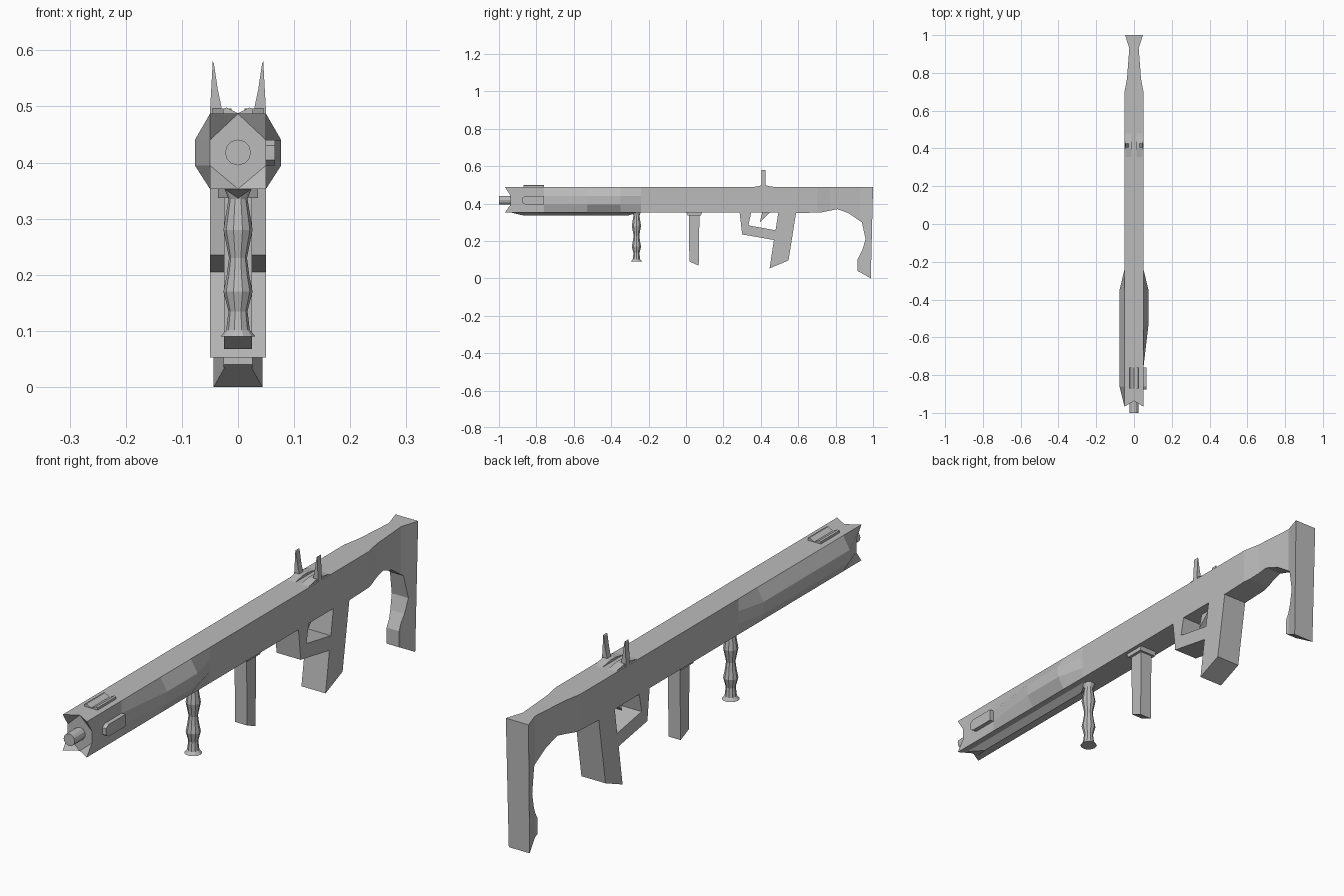
import bpy, bmesh, math

if "Cube" in bpy.data.objects:
    bpy.data.objects.remove(bpy.data.objects["Cube"])

grey = bpy.data.materials.new("metal grey")
grey.diffuse_color = (0.5, 0.5, 0.5, 1)
grey.use_nodes = True
grey.node_tree.nodes["Principled BSDF"].inputs["Base Color"].default_value = grey.diffuse_color


def finish(name, bm):
    bmesh.ops.recalc_face_normals(bm, faces=bm.faces)
    me = bpy.data.meshes.new(name)
    bm.to_mesh(me)
    bm.free()
    me.materials.append(grey)
    ob = bpy.data.objects.new(name, me)
    bpy.context.collection.objects.link(ob)
    return ob


def prism(name, pts, x0, x1, cuts=(), width=None):
    """Side outline of (y, z) points extruded over x, optionally reshaped by width(y)."""
    bm = bmesh.new()
    f = bm.faces.new([bm.verts.new((x0, y, z)) for y, z in pts])
    new = bmesh.ops.extrude_face_region(bm, geom=[f])["geom"]
    for v in new:
        if isinstance(v, bmesh.types.BMVert):
            v.co.x = x1
    for c in cuts:
        bmesh.ops.bisect_plane(bm, geom=bm.verts[:] + bm.edges[:] + bm.faces[:],
                               plane_co=(0, c, 0), plane_no=(0, 1, 0), dist=1e-5)
    if width:
        for v in bm.verts:
            v.co.x = math.copysign(width(v.co.y), v.co.x)
    return finish(name, bm)


def lathe(name, rings, sides, place):
    """Rings of (distance, radius) placed by place(a, b, distance)."""
    bm = bmesh.new()
    loops = [[bm.verts.new(place(r * math.cos(2 * math.pi * i / sides),
                                 r * math.sin(2 * math.pi * i / sides), d))
              for i in range(sides)] for d, r in rings]
    for a, b in zip(loops, loops[1:]):
        for i in range(sides):
            j = (i + 1) % sides
            bm.faces.new((a[i], a[j], b[j], b[i]))
    bm.faces.new(loops[0])
    bm.faces.new(loops[-1])
    return finish(name, bm)


def front_prism(name, pts, y0, y1):
    """Front outline of (x, z) points extruded over y."""
    bm = bmesh.new()
    a, b = ([bm.verts.new((x, y, z)) for x, z in pts] for y in (y0, y1))
    n = len(pts)
    for i in range(n):
        j = (i + 1) % n
        bm.faces.new((a[i], a[j], b[j], b[i]))
    bm.faces.new(a)
    bm.faces.new(b)
    return finish(name, bm)


TOP, HI, LO, BOT, W = 0.487, 0.44, 0.395, 0.353, 0.05


# Receiver and stock: one outline, pinched and flared towards the butt
def stock_width(y):
    keys = [(-1, W), (0.70, W), (0.77, 0.037), (0.93, 0.025), (1.0, 0.047)]
    for (a, wa), (b, wb) in zip(keys, keys[1:]):
        if y <= b + 1e-4:
            return wa + (wb - wa) * (y - a) / (b - a)
    return keys[-1][1]


prism("receiver_and_stock",
      [(-0.24, TOP), (1.0, TOP), (0.965, 0.40), (0.967, 0.2), (0.987, 0.0)][:2] +
      [(0.988, 0.0), (0.917, 0.04), (0.917, 0.10), (0.944, 0.155), (0.96, 0.21),
       (0.94, 0.30), (0.87, 0.348), (0.81, 0.37), (0.725, 0.353), (0.59, 0.348),
       (0.495, BOT), (-0.24, BOT)],
      -W, W, cuts=(0.59, 0.70, 0.77, 0.85, 0.93), width=stock_width)

# Trigger guard and rear grip as one looped outline
prism("trigger_guard_and_grip",
      [(0.286, 0.36), (0.30, 0.235), (0.47, 0.205), (0.447, 0.053), (0.548, 0.096),
       (0.59, 0.36), (0.495, 0.363), (0.479, 0.257), (0.334, 0.283), (0.35, 0.36)], -W, W)
prism("trigger", [(0.41, 0.36), (0.455, 0.36), (0.395, 0.30)], -0.012, 0.012)


# Forward shroud: lofted rings with swollen sides and a notched muzzle
def ring(bm, y, left, right, notch=0.0):
    return [bm.verts.new((x, y + d, z)) for x, z, d in (
        (-W, TOP, 0), (0, TOP, notch), (W, TOP, 0), (right, HI, notch), (right, LO, notch),
        (W, BOT, 0), (0, BOT, notch), (-W, BOT, 0), (-left, LO, notch), (-left, HI, notch))]


bm = bmesh.new()
B = 0.077
loops = [ring(bm, *s) for s in ((-0.24, W, W), (-0.35, B, B), (-0.53, B, B), (-0.76, B, W),
                                (-0.86, B, W), (-0.967, W, W, 0.03))]
for a, b in zip(loops, loops[1:]):
    for i in range(10):
        j = (i + 1) % 10
        bm.faces.new((a[i], a[j], b[j], b[i]))
bm.faces.new(loops[0])
e = loops[-1]
for idx in ((0, 1, 9), (1, 2, 3), (1, 3, 9), (9, 3, 4, 8), (8, 4, 6), (4, 5, 6), (6, 7, 8)):
    bm.faces.new([e[i] for i in idx])
finish("front_shroud", bm)

# Barrel tip and keel under the shroud
lathe("barrel", [(-1.0, 0.023), (-0.90, 0.023)], 12, lambda a, b, d: (a, d, 0.418 + b))
bm = bmesh.new()
keel = [[bm.verts.new(p) for p in ((-0.025, y, BOT), (0.025, y, BOT), (0, y2, 0.336))]
        for y, y2 in ((-0.94, -0.87), (-0.25, -0.31))]
for i in range(3):
    j = (i + 1) % 3
    bm.faces.new((keel[0][i], keel[0][j], keel[1][j], keel[1][i]))
bm.faces.new(keel[0])
bm.faces.new(keel[1])
finish("keel", bm)

# Front sight rail with a V groove, and the side plate
front_prism("front_sight_rail", [(-0.027, 0.48), (-0.027, 0.496), (-0.02, 0.498), (0, 0.488),
                                 (0.02, 0.498), (0.027, 0.496), (0.027, 0.48)], -0.87, -0.76)
prism("side_plate", [(-0.875, 0.405), (-0.875, 0.43), (-0.86, HI), (-0.76, HI),
                     (-0.76, LO), (-0.86, LO)], 0.045, 0.066)

# Ribbed front handle
lathe("front_handle", [(0.09, 0.031), (0.102, 0.021), (0.135, 0.017), (0.17, 0.026),
                       (0.20, 0.02), (0.23, 0.016), (0.28, 0.026), (0.335, 0.017), (0.358, 0.026)],
      10, lambda a, b, d: (a, -0.265 + b, d))

# Magazine and its collar
prism("magazine", [(0.015, 0.355), (0.072, 0.355), (0.068, 0.068), (0.018, 0.09)], -0.025, 0.025)
prism("magazine_collar", [(0.0, 0.356), (0.086, 0.356), (0.08, 0.337), (0.008, 0.337)], -0.036, 0.036)

# Rear sight: mirrored horns on low ridges
for side, s in (("left", -1), ("right", 1)):
    front_prism("rear_sight_horn_" + side,
                [(s * x, z) for x, z in ((0.05, 0.48), (0.05, 0.49), (0.045, 0.58), (0.043, 0.577),
                                         (0.036, 0.53), (0.029, 0.497), (0.029, 0.48))], 0.404, 0.426)
    x0, x1 = sorted((s * 0.012, s * 0.045))
    prism("rear_sight_base_" + side,
          [(0.35, 0.486), (0.40, 0.496), (0.43, 0.496), (0.485, 0.486)], x0, x1)
